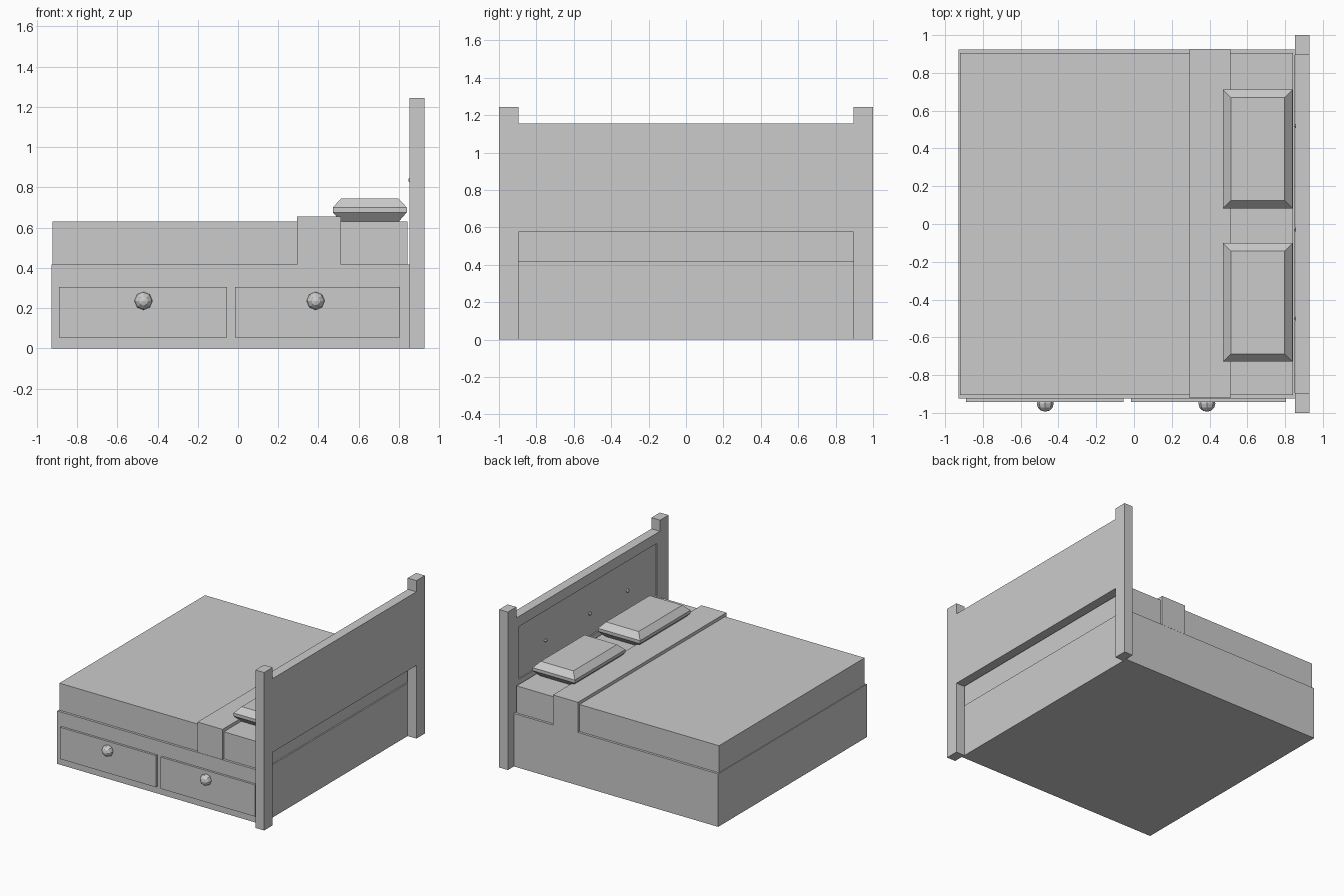
import bpy, bmesh
from mathutils import Matrix

if "Cube" in bpy.data.objects:
    bpy.data.objects.remove(bpy.data.objects["Cube"])


def make_object(name, bm):
    bmesh.ops.recalc_face_normals(bm, faces=bm.faces)
    mesh = bpy.data.meshes.new(name)
    bm.to_mesh(mesh)
    bm.free()
    obj = bpy.data.objects.new(name, mesh)
    bpy.context.collection.objects.link(obj)
    return obj


def box_bm(x, y, z):
    bm = bmesh.new()
    bmesh.ops.create_cube(bm, size=1)
    for v in bm.verts:
        v.co = [r[0] if c < 0 else r[1] for c, r in zip(v.co, (x, y, z))]
    return bm


def box(name, x, y, z):
    return make_object(name, box_bm(x, y, z))


def ball(name, centre, scale, segments, rings, axis):
    bm = bmesh.new()
    mat = (Matrix.Translation(centre) @ Matrix.Diagonal((*scale, 1))
           @ Matrix.Rotation(1.5707963, 4, axis))
    bmesh.ops.create_uvsphere(bm, u_segments=segments, v_segments=rings,
                              radius=1, matrix=mat)
    return make_object(name, bm)


# Base, mattress and folded blanket
box("bed_base", (-0.928, 0.852), (-0.925, 0.925), (0, 0.417))
box("mattress", (-0.922, 0.842), (-0.906, 0.906), (0.417, 0.63))
box("blanket_band", (0.293, 0.511), (-0.922, 0.926), (0.415, 0.655))

# Drawers with faceted knobs
for side, x0, x1, knob_x in (("left", -0.89, -0.055, -0.47),
                             ("right", -0.015, 0.806, 0.386)):
    box(side + "_drawer", (x0, x1), (-0.942, -0.92), (0.055, 0.305))
    ball(side + "_knob", (knob_x, -0.95, 0.236), (0.045, 0.044, 0.045), 8, 6, 'X')

# Headboard posts
for side, s in (("near", -1), ("far", 1)):
    box(side + "_post", (0.852, 0.928), sorted((s * 0.895, s)), (0, 1.244))

# Headboard panel with a shallow recess facing the mattress
bm = box_bm((0.854, 0.928), (-0.895, 0.895), (0.576, 1.156))
bm.normal_update()
front = min(bm.faces, key=lambda f: f.calc_center_median().x)
inner = bmesh.ops.extrude_face_region(bm, geom=[front])["geom"]
bmesh.ops.delete(bm, geom=[front], context='FACES_ONLY')
rim = [v for v in inner if isinstance(v, bmesh.types.BMVert)]
for v in rim:
    v.co.y *= 0.86 / 0.895
    v.co.z = 1.075 if v.co.z > 0.8 else 0.66
face = next(f for f in inner if isinstance(f, bmesh.types.BMFace))
floor = bmesh.ops.extrude_face_region(bm, geom=[face])["geom"]
bmesh.ops.delete(bm, geom=[face], context='FACES_ONLY')
for v in floor:
    if isinstance(v, bmesh.types.BMVert):
        v.co.x += 0.01
make_object("headboard_panel", bm)

# Headboard buttons
for i, y in enumerate((-0.5, -0.03, 0.52)):
    ball(f"headboard_button_{i + 1}", (0.86, y, 0.837), (0.014, 0.012, 0.014), 8, 6, 'Y')

# Pillows: stacked rectangles make chamfered cushions
for name, cy in (("near_pillow", -0.415), ("far_pillow", 0.397)):
    bm = bmesh.new()
    rings = []
    for z, inset in ((0.63, 0.04), (0.676, 0), (0.7, 0), (0.745, 0.042)):
        hx, hy = 0.184 - inset, 0.314 - inset
        rings.append([bm.verts.new((0.655 + sx * hx, cy + sy * hy, z))
                      for sx, sy in ((-1, -1), (1, -1), (1, 1), (-1, 1))])
    for a, b in zip(rings, rings[1:]):
        for i in range(4):
            j = (i + 1) % 4
            bm.faces.new((a[i], a[j], b[j], b[i]))
    bm.faces.new(rings[0])
    bm.faces.new(rings[-1])
    make_object(name, bm)
